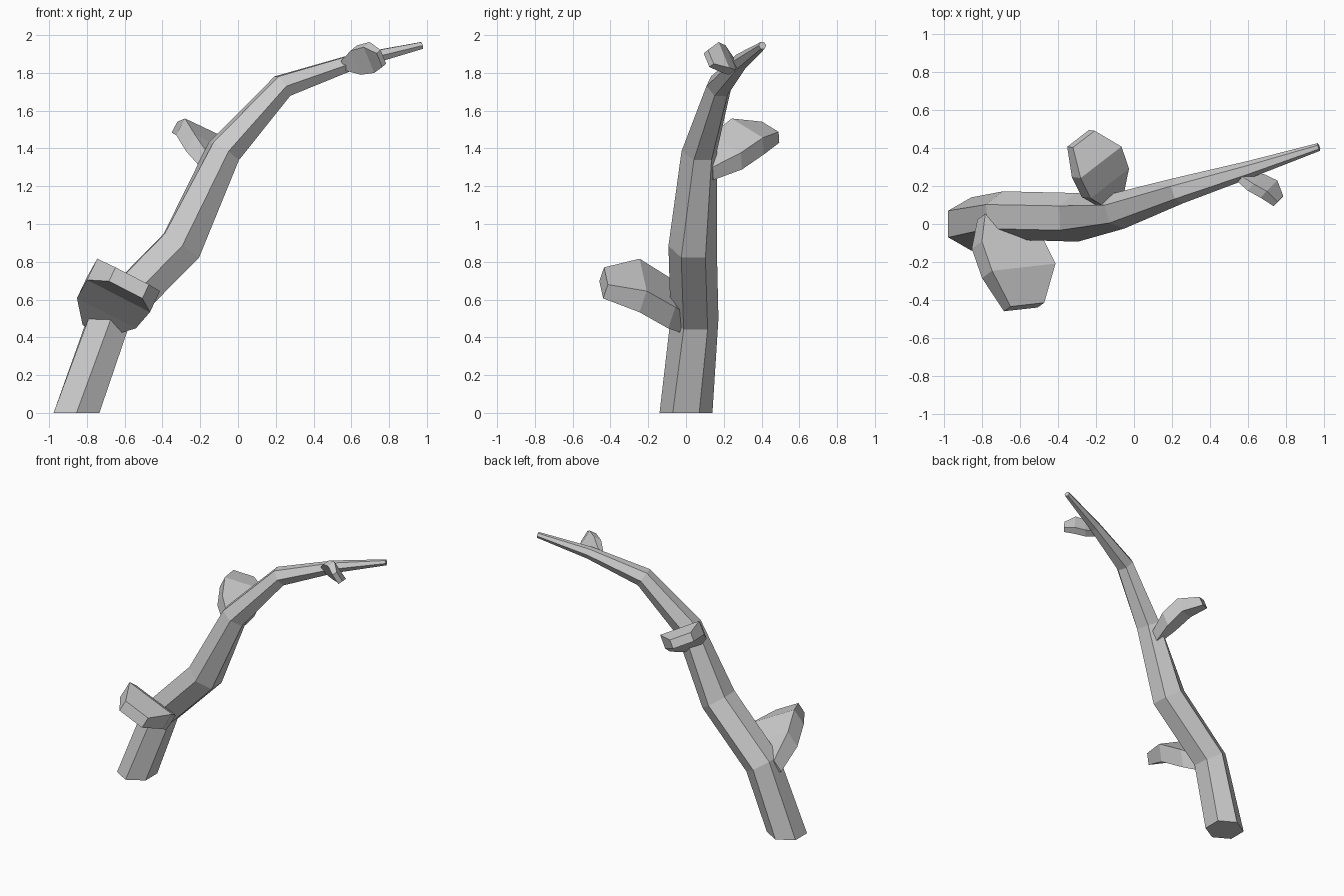
import bpy, bmesh
from math import cos, sin, radians
from mathutils import Vector

if "Cube" in bpy.data.objects:
    bpy.data.objects.remove(bpy.data.objects["Cube"])

grey = bpy.data.materials.new("plain grey")
grey.use_nodes = True
grey.diffuse_color = (0.6, 0.6, 0.6, 1)
grey.node_tree.nodes["Principled BSDF"].inputs["Base Color"].default_value = grey.diffuse_color


def loft(name, rings):
    """Skin a closed, flat-shaded tube through rings of equal point count."""
    bm = bmesh.new()
    loops = [[bm.verts.new(p) for p in ring] for ring in rings]
    n = len(loops[0])
    for a, b in zip(loops, loops[1:]):
        for i in range(n):
            j = (i + 1) % n
            bm.faces.new((a[i], a[j], b[j], b[i]))
    bm.faces.new(loops[0])
    bm.faces.new(loops[-1])
    bmesh.ops.recalc_face_normals(bm, faces=bm.faces)
    mesh = bpy.data.meshes.new(name)
    bm.to_mesh(mesh)
    bm.free()
    mesh.materials.append(grey)
    obj = bpy.data.objects.new(name, mesh)
    bpy.context.collection.objects.link(obj)
    return obj


# Stem: hexagonal rings (centre, radius) along a bending, tapering path
path = [
    ((-0.855, 0.0, 0.0), 0.14),
    ((-0.68, 0.045, 0.5), 0.127),
    ((-0.30, 0.035, 0.885), 0.128),
    ((-0.075, 0.07, 1.385), 0.097),
    ((0.235, 0.175, 1.73), 0.07),
    ((0.615, 0.29, 1.86), 0.044),
    ((0.972, 0.405, 1.945), 0.021),
]
points = [Vector(p) for p, r in path]
up = Vector((0, 0, 1))
rings = []
for k, (centre, radius) in enumerate(path):
    c = points[k]
    tangent = Vector()
    if k > 0:
        tangent += (c - points[k - 1]).normalized()
    if k < len(path) - 1:
        tangent += (points[k + 1] - c).normalized()
    tangent.normalize()
    side = up.cross(tangent).normalized()
    across = side.cross(tangent)
    if k == 0:  # the cut base lies flat on the ground
        side, across = Vector((0, 1, 0)), Vector((1, 0, 0))
    angles = [radians(30 + 60 * i) for i in range(6)]
    rings.append([c + radius * (cos(a) * across + sin(a) * side) for a in angles])
loft("stem", rings)

# Leaf rows: distance along, arch height, half width, thickness
leaf_rows = [
    (0.0, 0.0, 0.07, 0.10),
    (0.17, 0.095, 0.176, 0.13),
    (0.35, 0.155, 0.188, 0.13),
    (0.54, 0.10, 0.10, 0.085),
]


def leaf(name, origin, along, width, scale):
    """Thick arched leaf growing from origin, tilted by its width direction."""
    origin, w, l = Vector(origin), Vector(width).normalized(), Vector(along)
    l = (l - l.dot(w) * w).normalized()
    n = l.cross(w)
    if n.z < 0:
        n = -n
    rows = []
    for t, h, half, thick in leaf_rows:
        top = origin + scale * (t * l + h * n)
        edge, drop = scale * half * w, scale * thick * n
        rows.append([top - edge, top + edge, top + edge - drop, top - edge - drop])
    loft(name, rows)


leaf("lower_leaf", (-0.72, 0.06, 0.52), (0.22, -0.95, 0.22), (0.885, 0.1, -0.455), 1.0)
leaf("middle_leaf", (-0.097, 0.11, 1.32), (-0.48, 0.8, 0.3), (0.74, 0.57, -0.35), 0.77)
leaf("upper_leaf", (0.58, 0.26, 1.86), (0.6, -0.75, 0.25), (0.35, 0.35, -0.85), 0.42)
